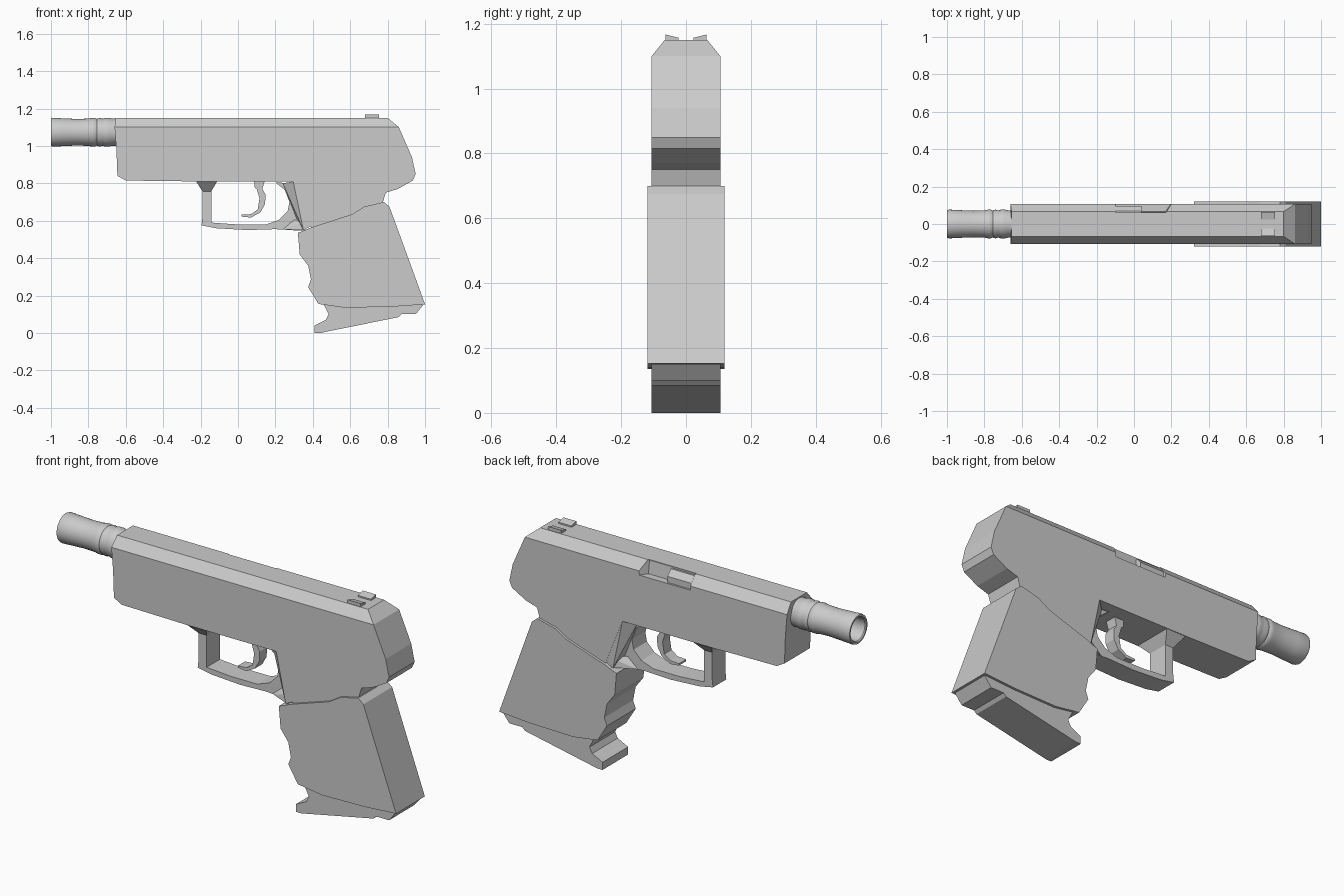
import bpy, bmesh
from math import pi
from mathutils import Vector


def finish(name, bm):
    bmesh.ops.recalc_face_normals(bm, faces=bm.faces[:])
    me = bpy.data.meshes.new(name)
    bm.to_mesh(me)
    bm.free()
    ob = bpy.data.objects.new(name, me)
    bpy.context.collection.objects.link(ob)
    return ob


def prism_bm(pts, half):
    """Side outline (x, z) extruded to y = -half..half."""
    bm = bmesh.new()
    a = [bm.verts.new((x, -half, z)) for x, z in pts]
    b = [bm.verts.new((x, half, z)) for x, z in pts]
    bm.faces.new(a)
    bm.faces.new(b[::-1])
    n = len(pts)
    for i in range(n):
        j = (i + 1) % n
        bm.faces.new((a[i], b[i], b[j], a[j]))
    bmesh.ops.recalc_face_normals(bm, faces=bm.faces[:])
    return bm


def prism(name, pts, half):
    return finish(name, prism_bm(pts, half))


def hull(name, pts):
    bm = bmesh.new()
    for p in pts:
        bm.verts.new(p)
    bmesh.ops.convex_hull(bm, input=bm.verts[:])
    bmesh.ops.dissolve_limit(bm, angle_limit=0.02, verts=bm.verts[:], edges=bm.edges[:])
    return finish(name, bm)


def flare(name, wide, narrow):
    """Taper from a full-width edge pair to a narrow edge pair."""
    return hull(name, [(x, s * w, z) for pts, w in ((wide, 0.105), (narrow, 0.055))
                       for x, z in pts for s in (-1, 1)])


# Body: side outline with a bevelled top
body_pts = [(-0.66, 1.10), (-0.65, 0.98), (-0.645, 0.84), (-0.60, 0.815), (-0.22, 0.81),
            (0.295, 0.81), (0.39, 0.57), (0.42, 0.5), (0.72, 0.6), (0.775, 0.68),
            (0.775, 0.70), (0.79, 0.75), (0.855, 0.77), (0.935, 0.815), (0.95, 0.85),
            (0.93, 0.94), (0.86, 1.10)]
bm = prism_bm(body_pts, 0.106)
top = [f for f in bm.faces if all(v.co.z > 1.09 for v in f.verts)]
for v in bmesh.ops.extrude_discrete_faces(bm, faces=top)["faces"][0].verts:
    v.co = Vector((0.80 if v.co.x > 0 else -0.655, 0.066 if v.co.y > 0 else -0.066, 1.15))
body = finish("body", bm)

# Side port on the +y bevel, with a block sitting in it
cutter = hull("port_cutter", [(x, y, z) for z in (1.078, 1.2)
                              for x, y in ((-0.10, 0.068), (0.17, 0.068), (-0.10, 0.14), (0.22, 0.14))]
              + [(-0.10, 0.06, 1.142), (0.17, 0.06, 1.142)])
mod = body.modifiers.new("port", "BOOLEAN")
mod.operation = "DIFFERENCE"
mod.object = cutter
bpy.context.view_layer.objects.active = body
bpy.ops.object.modifier_apply(modifier=mod.name)
bpy.data.objects.remove(cutter)
hull("port_block", [(x, y, z) for x in (-0.098, 0.04)
                    for y, z in ((0.05, 1.07), (0.096, 1.07), (0.096, 1.11), (0.07, 1.14), (0.05, 1.14))])

# Barrel: lathed around x, hollow at the muzzle
outline = [(-0.72, 0), (-0.72, 0.057), (-0.995, 0.06), (-1.0, 0.065), (-1.0, 0.074), (-0.99, 0.077),
           (-0.93, 0.074), (-0.86, 0.071), (-0.80, 0.073), (-0.78, 0.077), (-0.765, 0.077),
           (-0.755, 0.072), (-0.74, 0.077), (-0.725, 0.072), (-0.71, 0.077), (-0.69, 0.077),
           (-0.675, 0.073), (-0.62, 0.073), (-0.62, 0)]
bm = bmesh.new()
vs = [bm.verts.new((x, 0, 1.073 + r)) for x, r in outline]
es = [bm.edges.new(p) for p in zip(vs, vs[1:])]
bmesh.ops.spin(bm, geom=vs + es, cent=(0, 0, 1.073), axis=(1, 0, 0), angle=2 * pi, steps=32)
bmesh.ops.remove_doubles(bm, verts=bm.verts[:], dist=0.0005)
barrel = finish("barrel", bm)
bpy.ops.object.select_all(action="DESELECT")
barrel.select_set(True)
bpy.context.view_layer.objects.active = barrel
bpy.ops.object.shade_smooth_by_angle(angle=0.7)

# Guard loop and the tapers that join it to the body
prism("guard", [(-0.19, 0.78), (-0.19, 0.62), (-0.195, 0.575), (-0.12, 0.56), (0.05, 0.55),
                (0.2, 0.555), (0.36, 0.545), (0.36, 0.62), (0.29, 0.80), (0.20, 0.805),
                (0.25, 0.765), (0.275, 0.70), (0.265, 0.65), (0.22, 0.605), (0.15, 0.58),
                (0.0, 0.58), (-0.143, 0.59), (-0.143, 0.78)], 0.055)
flare("guard_front_taper", [(-0.225, 0.812), (-0.11, 0.812)], [(-0.19, 0.757), (-0.143, 0.757)])
flare("guard_rear_taper", [(0.295, 0.81), (0.39, 0.57), (0.35, 0.55)],
      [(0.25, 0.775), (0.31, 0.62), (0.24, 0.80)])
flare("guard_lower_taper", [(0.36, 0.55), (0.375, 0.60)], [(0.24, 0.553), (0.30, 0.605)])

# Trigger
prism("trigger", [(0.085, 0.82), (0.09, 0.775), (0.10, 0.77), (0.115, 0.72), (0.105, 0.66),
                  (0.07, 0.635), (0.02, 0.632), (0.02, 0.622), (0.07, 0.617), (0.12, 0.645),
                  (0.145, 0.69), (0.147, 0.74), (0.13, 0.77), (0.145, 0.82)], 0.03)

# Grip with finger grooves, and its base plate
prism("grip", [(0.36, 0.55), (0.32, 0.535), (0.33, 0.42), (0.375, 0.36), (0.39, 0.285),
               (0.375, 0.245), (0.43, 0.155), (0.57, 0.135), (0.82, 0.14), (1.0, 0.153),
               (0.81, 0.675), (0.78, 0.70), (0.675, 0.675), (0.61, 0.635), (0.38, 0.56)], 0.119)
prism("base_plate", [(0.45, 0.16), (0.465, 0.14), (0.485, 0.10), (0.47, 0.07), (0.41, 0.04),
                     (0.41, 0.0), (0.44, 0.0), (0.86, 0.085), (0.875, 0.10), (0.95, 0.10),
                     (0.99, 0.15), (0.8, 0.17)], 0.106)

# Rear sights, a mirrored pair with sloped tops
sight = hull("rear_sights", [(x, y, z) for x in (0.68, 0.755)
                             for y, z in ((0.023, 1.14), (0.063, 1.14), (0.063, 1.167), (0.023, 1.157))])
sight.modifiers.new("mirror", "MIRROR").use_axis = (False, True, False)
